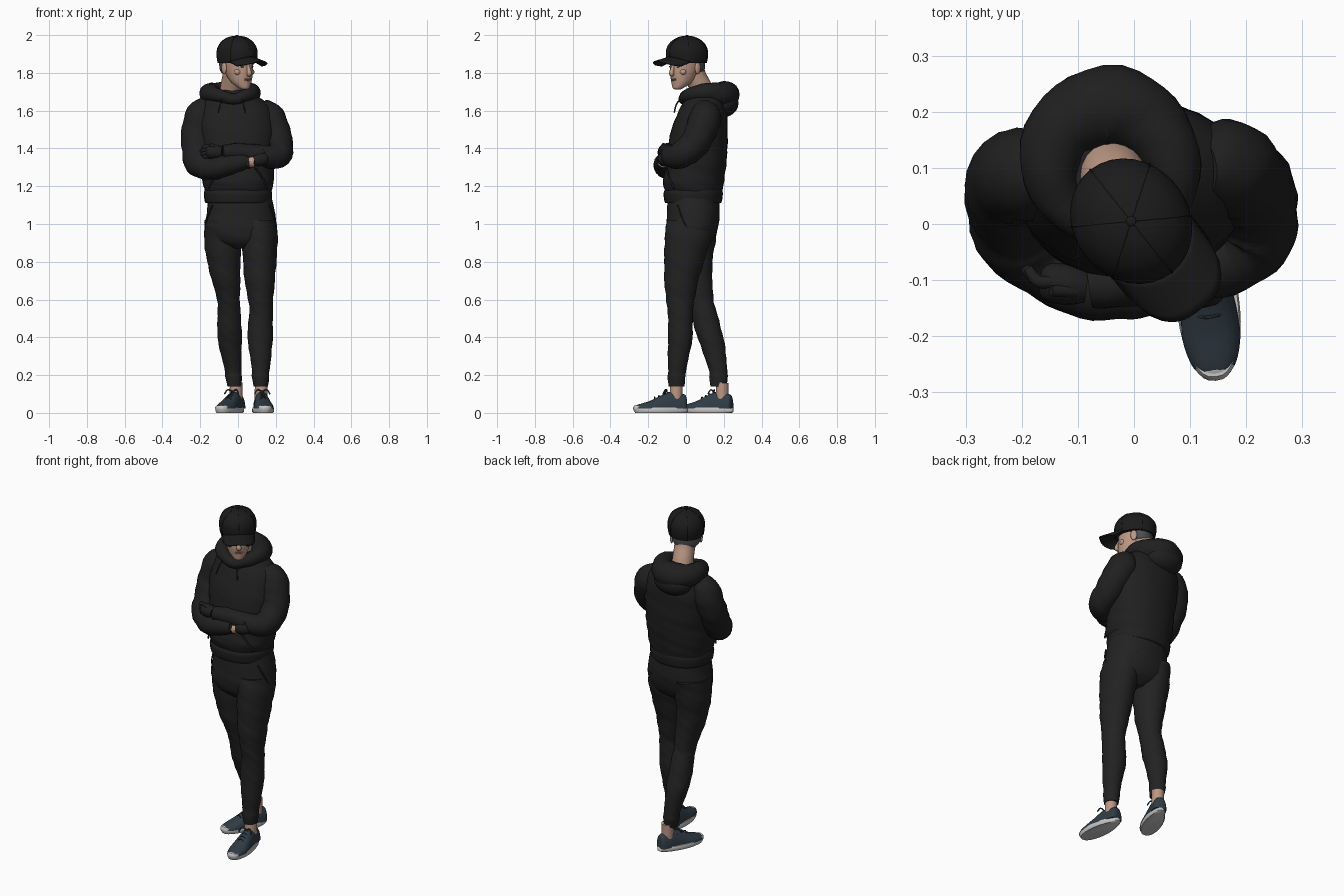
import bpy, bmesh, math
from mathutils import Vector, Matrix

def material(name, r, g, b):
    m = bpy.data.materials.new(name)
    m.diffuse_color = (r, g, b, 1)
    return m

CLOTH = material("hoodie black", .014, .014, .014)
TROUSER = material("trouser black", .016, .016, .016)
CAP = material("cap black", .011, .011, .011)
SKIN = material("skin", .50, .31, .23)
LIP = material("lip", .36, .18, .14)
HAIR = material("short hair grey", .075, .08, .085)
SHOE = material("shoe slate", .03, .045, .06)
SOLE = material("sole light grey", .55, .55, .55)

def finish(name, bm, mat, matrix=None, angle=45):
    bmesh.ops.recalc_face_normals(bm, faces=bm.faces)
    me = bpy.data.meshes.new(name)
    bm.to_mesh(me)
    bm.free()
    if matrix:
        me.transform(matrix)
    me.materials.append(mat)
    ob = bpy.data.objects.new(name, me)
    bpy.context.collection.objects.link(ob)
    bpy.ops.object.select_all(action='DESELECT')
    ob.select_set(True)
    bpy.context.view_layer.objects.active = ob
    bpy.ops.object.shade_smooth_by_angle(angle=math.radians(angle))
    return ob

def loft(name, rings, mat, closed=False, matrix=None):
    bm = bmesh.new()
    vs = [[bm.verts.new(p) for p in r] for r in rings]
    n = len(vs[0])
    for i in range(len(vs) if closed else len(vs) - 1):
        a, b = vs[i], vs[(i + 1) % len(vs)]
        for j in range(n):
            k = (j + 1) % n
            bm.faces.new((a[j], a[k], b[k], b[j]))
    if not closed:
        bm.faces.new(vs[0])
        bm.faces.new(vs[-1])
    return finish(name, bm, mat, matrix)

def spline(pts, steps=5, closed=False):
    """Smooth interpolation through tuples of any length."""
    n, out = len(pts), []
    pick = (lambda i: pts[i % n]) if closed else (lambda i: pts[max(0, min(n - 1, i))])
    for i in range(n if closed else n - 1):
        for s in range(steps):
            t = s / steps
            out.append(tuple(.5 * (2 * b + (c - a) * t + (2 * a - 5 * b + 4 * c - d) * t * t
                                   + (3 * b - a - 3 * c + d) * t ** 3)
                             for a, b, c, d in zip(pick(i - 1), pick(i), pick(i + 1), pick(i + 2))))
    return out if closed else out + [tuple(pts[-1])]

def body(name, stations, mat, fold=0, power=1.0, matrix=None, seg=32):
    """Stack of horizontal ovals: z, centre x, centre y, radius x, radius y."""
    rings = []
    for z, cx, cy, rx, ry in spline(stations):
        ring = []
        for j in range(seg):
            a = 2 * math.pi * j / seg
            f = 1 + fold * math.sin(70 * z + 3 * a) * math.sin(2 * a + 23 * z)
            c, s = math.cos(a), math.sin(a)
            ring.append((cx + rx * f * math.copysign(abs(c) ** power, c),
                         cy + ry * f * math.copysign(abs(s) ** power, s), z))
        rings.append(ring)
    return loft(name, rings, mat, matrix=matrix)

def tube(name, pts, mat, fold=0, closed=False, matrix=None, seg=20, steps=5):
    """Round sweep through points x, y, z, radius."""
    path = spline(pts, steps, closed)
    P, n = [Vector(p[:3]) for p in path], len(path)
    rings, side = [], None
    for i in range(n):
        t = (P[(i + 1) % n] - P[i - 1]) if closed else (P[min(i + 1, n - 1)] - P[max(i - 1, 0)])
        t.normalize()
        ref = side or (Vector((0, 0, 1)) if abs(t.z) < .8 else Vector((0, 1, 0)))
        side = (ref - t * ref.dot(t)).normalized()
        other = t.cross(side)
        ring = []
        for j in range(seg):
            a = 2 * math.pi * j / seg
            r = path[i][3] * (1 + fold * math.sin(1.1 * i + 2 * a) * math.cos(a + .4 * i))
            ring.append(P[i] + side * r * math.cos(a) + other * r * math.sin(a))
        rings.append(ring)
    return loft(name, rings, mat, closed, matrix)

def ball(name, loc, size, mat, matrix=None):
    bm = bmesh.new()
    bmesh.ops.create_uvsphere(bm, u_segments=20, v_segments=12, radius=1)
    m = Matrix.Translation(loc) @ Matrix.Diagonal((*size, 1))
    return finish(name, bm, mat, matrix @ m if matrix else m)

# Trousers: hips and two legs with gathered cuffs
body("trouser_hips", [(1.16, .01, .04, .165, .135), (1.05, .015, .038, .182, .14),
     (.97, .015, .032, .19, .135), (.91, .015, .025, .15, .115), (.87, .02, .02, .05, .07)], TROUSER, .01, .9)
body("front_leg", [(1.02, .105, .03, .095, .13), (.92, .115, .01, .096, .123), (.8, .115, -.01, .088, .105),
     (.7, .115, -.025, .08, .09), (.6, .12, -.03, .066, .075), (.55, .122, -.03, .062, .068),
     (.48, .12, -.03, .065, .065), (.4, .117, -.03, .067, .065), (.3, .12, -.04, .056, .056),
     (.22, .12, -.048, .046, .047), (.19, .12, -.05, .046, .047), (.14, .12, -.05, .038, .042)], TROUSER, .03)
body("rear_leg", [(1.02, -.075, .045, .1, .13), (.92, -.08, .045, .1, .113), (.8, -.075, .045, .088, .095),
     (.7, -.063, .055, .075, .085), (.6, -.05, .075, .06, .07), (.55, -.048, .09, .06, .068),
     (.45, -.045, .115, .064, .07), (.38, -.043, .135, .063, .067), (.3, -.035, .155, .053, .058),
     (.22, -.025, .17, .044, .048), (.19, -.023, .173, .044, .049), (.14, -.02, .172, .036, .043)], TROUSER, .03)
for s, x in ((-1, .015), (1, .015)):
    tube("trouser_pocket_seam", [(x + s * .15, -.045, 1.1, .004), (x + s * .178, -.02, 1.03, .004),
         (x + s * .188, .01, .97, .004)], TROUSER, seg=8)

# Hoodie: torso, ribbed hem, pocket edges
body("hoodie_torso", [(1.17, 0, .04, .175, .15), (1.22, 0, .04, .188, .162), (1.28, 0, .048, .192, .16),
     (1.36, 0, .058, .195, .16), (1.45, -.005, .065, .205, .155), (1.55, -.01, .08, .205, .14),
     (1.62, -.015, .09, .185, .118), (1.67, -.03, .1, .145, .1), (1.71, -.04, .1, .09, .075)], CLOTH, .015, .92)
body("hoodie_hem", [(1.11, 0, .038, .168, .145), (1.12, 0, .038, .176, .152),
     (1.16, 0, .038, .181, .157), (1.18, 0, .04, .176, .152)], CLOTH, 0, .92)
for s in (-1, 1):
    tube("hoodie_pocket_edge", [(s * .155, -.065, 1.19, .005), (s * .125, -.09, 1.25, .005),
         (s * .09, -.103, 1.3, .005)], CLOTH, seg=8)

# Hood lying round the neck, with drawstrings
tube("hood_collar", [(-.02, -.01, 1.66, .03), (-.1, .01, 1.68, .035), (-.148, .08, 1.69, .05),
     (-.13, .165, 1.685, .064), (-.05, .208, 1.68, .076), (.03, .175, 1.685, .066),
     (.07, .1, 1.695, .05), (.05, .02, 1.685, .036)], CLOTH, .04, True)
ball("hood_tail", (-.05, .195, 1.64), (.115, .083, .075), CLOTH)
for x, d in ((-.085, -.02), (.02, .02)):
    tube("drawstring", [(x, -.022, 1.67, .004), (x + d * .4, -.05, 1.635, .004),
         (x + d, -.062, 1.59, .004)], CLOTH, seg=8)

# Folded arms
tube("outer_sleeve", [(-.14, .09, 1.62, .06), (-.195, .09, 1.575, .083), (-.218, .07, 1.48, .082),
     (-.217, .03, 1.39, .081), (-.205, -.02, 1.325, .077), (-.155, -.075, 1.295, .062),
     (-.08, -.112, 1.305, .057), (0, -.122, 1.325, .048), (.045, -.12, 1.33, .037)], CLOTH, .05)
tube("inner_sleeve", [(.11, .1, 1.61, .06), (.165, .1, 1.56, .085), (.197, .075, 1.48, .082),
     (.216, .03, 1.41, .077), (.213, -.02, 1.37, .072), (.17, -.065, 1.355, .062),
     (.1, -.085, 1.37, .052), (0, -.1, 1.38, .047), (-.08, -.112, 1.38, .038)], CLOTH, .05)
tube("bare_wrist", [(.03, -.122, 1.325, .029), (.085, -.122, 1.33, .029)], SKIN)
tube("wrist_band", [(.048, -.122, 1.327, .033), (.06, -.122, 1.328, .033)], CLOTH)

# Gloved hands: palm, four fingers and thumb
def hand(name, start, direction, drop):
    p, d = Vector(start), Vector(direction)
    tube(name + "_palm", [(*p, .028), (*(p + d * .03), .036), (*(p + d * .07), .034),
                          (*(p + d * .085), .02)], CLOTH)
    for i in range(4):
        q = p + d * .065 + Vector((0, 0, .026 - .017 * i))
        e = q + d * (.05 - .006 * abs(i - 1.3))
        tube(name + "_finger", [(*q, .012), (*(q + d * .025), .0115),
                                (e.x, e.y + drop, e.z - .006, .009)], CLOTH, seg=10)
    tube(name + "_thumb", [(*(p + d * .02 + Vector((0, -.01, .02))), .013),
                           (*(p + d * .065 + Vector((0, -.015, .038))), .010)], CLOTH, seg=10)

hand("resting_hand", (-.085, -.112, 1.38), (-.97, .12, .03), .02)
hand("tucked_hand", (.08, -.122, 1.335), (.9, .2, .2), .02)

# Head, turned to one side
HEAD = Matrix.Translation((-.005, .005, 0)) @ Matrix.Rotation(math.radians(38.5), 4, 'Z')
tube("neck", [(-.04, .1, 1.65, .062), (-.035, .08, 1.72, .059), (-.025, .05, 1.78, .058),
              (-.02, .03, 1.84, .06)], SKIN)
body("head", [(1.713, 0, -.062, .014, .016), (1.72, 0, -.06, .028, .028), (1.75, 0, -.036, .052, .056),
     (1.79, 0, -.02, .066, .077), (1.83, 0, -.008, .075, .088), (1.88, 0, 0, .08, .096),
     (1.93, 0, 0, .075, .09)], SKIN, matrix=HEAD)
body("short_hair", [(1.80, 0, .045, .058, .045), (1.815, 0, .035, .074, .06), (1.84, 0, .028, .081, .07),
     (1.875, 0, .02, .085, .08)], HAIR, matrix=HEAD)
tube("nose", [(0, -.088, 1.845, .008), (0, -.1, 1.815, .011), (0, -.104, 1.797, .014),
              (0, -.094, 1.789, .01)], SKIN, matrix=HEAD, seg=12)
for z in (1.762, 1.768):
    ball("lip", (0, -.09, z), (.022, .008, .004), LIP, HEAD)
for s in (-1, 1):
    ball("ear", (s * .081, .008, 1.825), (.01, .018, .032), SKIN, HEAD)
    ball("eye", (s * .031, -.086, 1.833), (.012, .005, .005), HAIR, HEAD)
    ball("eyebrow", (s * .032, -.088, 1.85), (.017, .006, .004), HAIR, HEAD)
    ball("cheek", (s * .042, -.062, 1.805), (.022, .018, .018), SKIN, HEAD)

# Cap: crown, seams, button, curved brim
body("cap_crown", [(1.852, 0, 0, .098, .11), (1.89, 0, 0, .103, .117), (1.93, 0, 0, .1, .113),
     (1.965, 0, 0, .079, .09), (1.988, 0, 0, .044, .05), (1.996, 0, 0, .006, .006)], CAP, matrix=HEAD)
for i in range(6):
    c, s = math.cos(math.pi * (i / 3 + .5)), math.sin(math.pi * (i / 3 + .5))
    tube("cap_seam", [(.098 * c, .11 * s, 1.855, .002), (.103 * c, .117 * s, 1.89, .002),
         (.1 * c, .113 * s, 1.93, .002), (.079 * c, .09 * s, 1.965, .002),
         (.044 * c, .05 * s, 1.988, .002), (0, 0, 1.996, .002)], CAP, matrix=HEAD, seg=6)
ball("cap_button", (0, 0, 1.996), (.009, .009, .004), CAP, HEAD)
bm = bmesh.new()
grid = []
for i in range(17):
    u = i / 8 - 1
    back = -.112 * math.sqrt(1 - (.9 * u) ** 2)
    front = -.105 - .095 * (1 - abs(u) ** 3) ** .6
    grid.append([bm.verts.new((u * .09, back + (min(front, back) - back) * v / 6,
                               1.887 - .028 * u * u - .022 * v / 6)) for v in range(7)])
for i in range(16):
    for j in range(6):
        bm.faces.new((grid[i][j], grid[i + 1][j], grid[i + 1][j + 1], grid[i][j + 1]))
brim = finish("cap_brim", bm, CAP, HEAD)
brim.modifiers.new("thickness", 'SOLIDIFY').thickness = .007

# Shoes: heel at the local origin, toe towards -y
def shoe(name, x, y, turn):
    M = Matrix.Translation((x, y, 0)) @ Matrix.Rotation(math.radians(turn), 4, 'Z')
    rings = []
    for py, w, top in spline([(-.004, .02, .07), (-.012, .034, .095), (-.04, .04, .103), (-.09, .042, .112),
                              (-.13, .046, .098), (-.17, .051, .077), (-.21, .052, .06), (-.25, .043, .048),
                              (-.272, .03, .04), (-.282, .012, .03)], 4):
        angles = [2 * math.pi * j / 24 for j in range(24)]
        rings.append([(w * math.copysign(abs(math.cos(a)) ** .8, math.cos(a)), py,
                       .022 + (top - .022) * max(0, math.sin(a))) for a in angles])
    loft(name + "_upper", rings, SHOE, matrix=M)
    rings = []
    for z, k in ((0, .93), (.006, 1), (.02, 1), (.028, .95)):
        ring = []
        for j in range(40):
            a = 2 * math.pi * j / 40
            t = .5 - .5 * math.cos(a)
            w = (.042 + .015 * math.sin(math.pi * min(1, t * .75))) * k
            s = math.sin(a)
            ring.append((w * math.copysign(abs(s) ** .75, s), -.143 + .146 * k * math.cos(a),
                         z + .012 * max(0, t - .75) * 4 * (z > 0)))
        rings.append(ring)
    loft(name + "_sole", rings, SOLE, matrix=M)
    ball(name + "_toe_cap", (0, -.262, .026), (.034, .024, .016), SOLE, M)
    tube(name + "_ankle", [(0, -.06, .06, .034), (0, -.06, .11, .034), (0, -.058, .16, .033)], SKIN, matrix=M)
    for i in range(4):
        py, pz = -.105 - .022 * i, .108 - .009 * i
        tube(name + "_lace", [(-.028, py, pz - .02, .003), (0, py - .004, pz + .003, .003),
                              (.028, py, pz - .02, .003)], SHOE, matrix=M, seg=6)
    for s in (-1, 1):
        tube(name + "_bow", [(0, -.11, .113, .004), (s * .025, -.115, .122, .004),
                             (s * .04, -.125, .1, .004)], SHOE, matrix=M, seg=6)

shoe("front_shoe", .116, .008, 6)
shoe("rear_shoe", .012, .247, -22)
